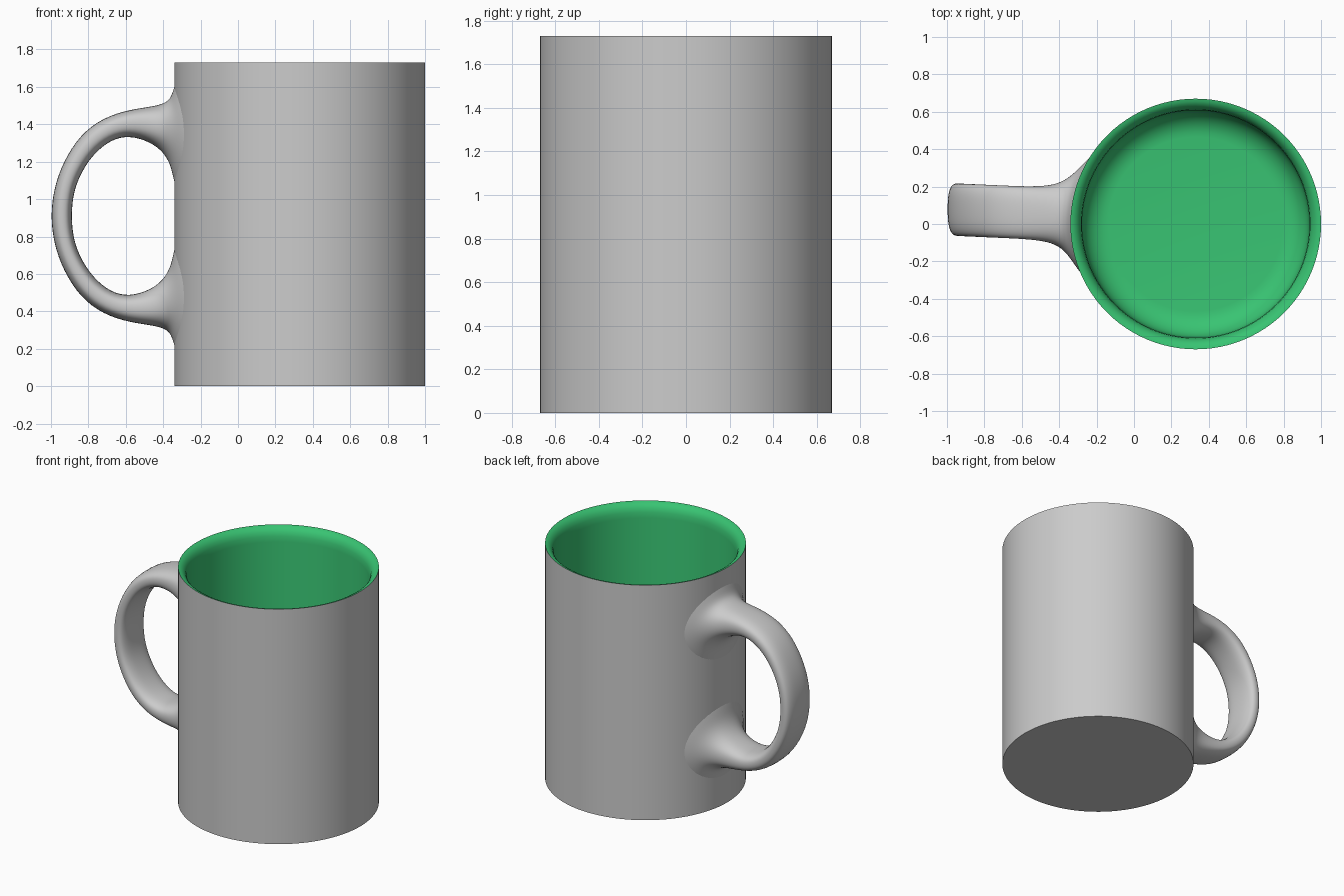
import bpy, math

if "Cube" in bpy.data.objects:
    bpy.data.objects.remove(bpy.data.objects["Cube"])

CX, R, H = 0.33, 0.67, 1.73   # mug axis, radius and height
SEGS = 96


def make_object(name, verts, faces, angle=40):
    mesh = bpy.data.meshes.new(name)
    mesh.from_pydata(verts, [], faces)
    mesh.update()
    ob = bpy.data.objects.new(name, mesh)
    bpy.context.collection.objects.link(ob)
    bpy.ops.object.select_all(action='DESELECT')
    ob.select_set(True)
    bpy.context.view_layer.objects.active = ob
    bpy.ops.object.shade_smooth_by_angle(angle=math.radians(angle))
    return ob


def loft(rings):
    n = len(rings[0])
    verts = [p for ring in rings for p in ring]
    faces = [(i * n + j, i * n + (j + 1) % n, (i + 1) * n + (j + 1) % n, (i + 1) * n + j)
             for i in range(len(rings) - 1) for j in range(n)]
    return verts, faces


def circle(r, z):
    return [(CX + r * math.cos(2 * math.pi * k / SEGS),
             r * math.sin(2 * math.pi * k / SEGS), z) for k in range(SEGS)]


# Outer wall with flat base
verts, faces = loft([circle(R, 0), circle(R, H)])
faces.append(tuple(reversed(range(SEGS))))
make_object("mug_body", verts, faces)

# Green interior: rounded lip, straight wall, rounded floor
profile = [(R, H), (0.655, H - 0.003), (0.638, H - 0.013), (0.622, H - 0.032),
           (0.612, H - 0.06), (0.608, H - 0.10), (0.606, 0.22)]
for k in range(1, 9):
    a = math.pi / 2 * k / 8
    profile.append((0.466 + 0.14 * math.cos(a), 0.22 - 0.14 * math.sin(a)))
verts, faces = loft([circle(r, z) for r, z in profile])
last = len(verts) - SEGS
faces.append(tuple(range(last, last + SEGS)))
inside = make_object("mug_interior", verts, faces)
green = bpy.data.materials.new("green_glaze")
green.diffuse_color = (0.04, 0.55, 0.17, 1)
green.use_nodes = True
green.node_tree.nodes["Principled BSDF"].inputs["Base Color"].default_value = green.diffuse_color
inside.data.materials.append(green)

# Handle sections, wall to middle: outer x, z, inner x, z, half width, wrap round wall
half = [(-0.325, 1.66, -0.325, 1.02, 0.35, 1),
        (-0.345, 1.60, -0.347, 1.10, 0.30, 1),
        (-0.360, 1.545, -0.362, 1.18, 0.24, 0.9),
        (-0.390, 1.515, -0.400, 1.25, 0.18, 0.6),
        (-0.450, 1.497, -0.470, 1.305, 0.15, 0.2),
        (-0.580, 1.480, -0.580, 1.34, 0.142, 0),
        (-0.720, 1.437, -0.680, 1.318, 0.142, 0),
        (-0.845, 1.345, -0.780, 1.235, 0.142, 0),
        (-0.935, 1.20, -0.850, 1.12, 0.142, 0),
        (-0.985, 1.06, -0.882, 1.02, 0.142, 0),
        (-1.003, 0.91, -0.890, 0.91, 0.142, 0)]
sections = half + [(a, 1.82 - b, c, 1.82 - d, w, k) for a, b, c, d, w, k in half[-2::-1]]


def handle_ring(ox, oz, ix, iz, w, wrap, n=20):
    ring = []
    power = 2 / (2 + 0.7 * (1 - wrap))   # squarer section along the grip
    for k in range(n):
        a = 2 * math.pi * k / n
        c = math.copysign(abs(math.cos(a)) ** power, math.cos(a))
        s = math.copysign(abs(math.sin(a)) ** power, math.sin(a))
        t = 0.5 + 0.5 * c
        x, z = ix + (ox - ix) * t, iz + (oz - iz) * t
        y = 0.052 - 0.045 * (x + 0.4) + w * s
        x += wrap * (R - math.sqrt(R * R - y * y))
        ring.append((x, y, z))
    return ring


verts, faces = loft([handle_ring(*s) for s in sections])
handle = make_object("handle", verts, faces, 80)
sub = handle.modifiers.new("smooth", 'SUBSURF')
sub.levels = sub.render_levels = 2
